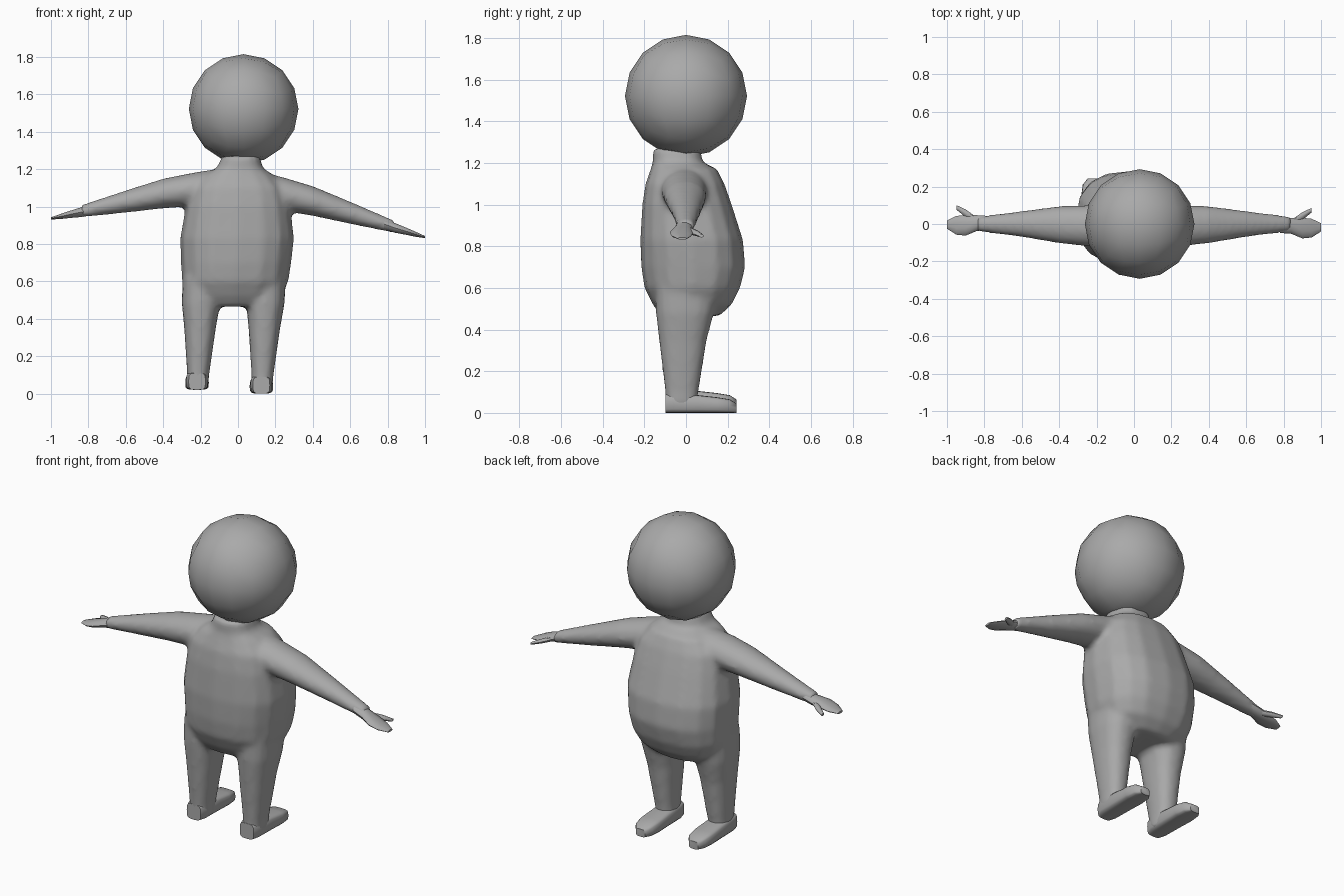
import bpy, bmesh, math
from mathutils import Vector

old = bpy.data.objects.get("Cube")
if old:
    bpy.data.objects.remove(old, do_unlink=True)

grey = bpy.data.materials.new("plain_grey")
grey.use_nodes = True
grey.diffuse_color = (0.4, 0.4, 0.4, 1)
grey.node_tree.nodes["Principled BSDF"].inputs["Base Color"].default_value = (0.4, 0.4, 0.4, 1)


def loft(bm, axis, sections, power=2.0, sides=16):
    """Closed tube through (t, u, v, radius_u, radius_v) sections along an axis."""
    order = {"x": (2, 0, 1), "y": (0, 2, 1), "z": (0, 1, 2)}[axis]
    rings = []
    for t, u, v, ru, rv in sections:
        ring = []
        for i in range(sides):
            a = math.tau * i / sides
            c, s = math.cos(a), math.sin(a)
            p = (u + ru * math.copysign(abs(c) ** (2 / power), c),
                 v + rv * math.copysign(abs(s) ** (2 / power), s), t)
            ring.append(bm.verts.new(tuple(p[k] for k in order)))
        rings.append(ring)
    faces = [bm.faces.new(rings[0]), bm.faces.new(rings[-1])]
    for low, high in zip(rings, rings[1:]):
        for i in range(sides):
            j = (i + 1) % sides
            faces.append(bm.faces.new((low[i], low[j], high[j], high[i])))
    bmesh.ops.recalc_face_normals(bm, faces=faces)


def finish(bm, name, angle=50):
    mesh = bpy.data.meshes.new(name)
    bm.to_mesh(mesh)
    bm.free()
    mesh.materials.append(grey)
    obj = bpy.data.objects.new(name, mesh)
    bpy.context.collection.objects.link(obj)
    bpy.ops.object.select_all(action="DESELECT")
    obj.select_set(True)
    bpy.context.view_layer.objects.active = obj
    bpy.ops.object.shade_smooth_by_angle(angle=math.radians(angle))
    return obj


def arm_z(side, x, z):
    """The left arm hangs a little lower than the right."""
    return z - (0.1 * x if side > 0 else 0)


# Head: rounded cube sphere
bm = bmesh.new()
bmesh.ops.create_cube(bm, size=2)
bmesh.ops.subdivide_edges(bm, edges=bm.edges[:], cuts=3, use_grid_fill=True)
for v in bm.verts:
    v.co = Vector(math.tan(c * math.pi / 4) for c in v.co).normalized() * 0.293
    v.co += Vector((0.03, 0, 1.522))
finish(bm, "head", 80)

# Torso with a round belly and a short neck
body = bmesh.new()
loft(body, "z", [
    (0.465, -0.025, 0.02, 0.16, 0.14),
    (0.52, -0.02, 0.03, 0.25, 0.19),
    (0.60, -0.015, 0.03, 0.285, 0.23),
    (0.70, -0.01, 0.035, 0.295, 0.25),
    (0.83, -0.005, 0.027, 0.305, 0.247),
    (1.00, 0.0, 0.005, 0.28, 0.215),
    (1.10, 0.0, -0.005, 0.255, 0.19),
    (1.17, 0.0, -0.01, 0.19, 0.16),
    (1.205, 0.01, -0.04, 0.125, 0.12),
    (1.27, 0.015, -0.045, 0.10, 0.115)], power=2.5)

for side in (-1, 1):
    # Arms
    loft(body, "x", [(side * x, y, arm_z(side, x, z), ry, rz) for x, y, z, ry, rz in [
        (0.10, 0, 1.11, 0.11, 0.095),
        (0.25, -0.01, 1.09, 0.11, 0.09),
        (0.40, -0.004, 1.07, 0.10, 0.08),
        (0.60, 0, 1.027, 0.07, 0.06),
        (0.84, 0, 0.975, 0.04, 0.033)]])
    # Legs
    loft(body, "z", [(z, side * 0.172 - 0.025 - (0.5 - z) * 0.04, y, rx, ry)
                     for z, y, rx, ry in [
        (0.03, -0.022, 0.057, 0.075),
        (0.10, -0.020, 0.059, 0.08),
        (0.35, -0.015, 0.085, 0.115),
        (0.48, -0.005, 0.103, 0.14),
        (0.62, 0.0, 0.105, 0.15)]], power=2.4)

# Fuse limbs and torso into one soft skin
skin = finish(body, "body")
remesh = skin.modifiers.new("fuse", "REMESH")
remesh.mode = "VOXEL"
remesh.voxel_size = 0.016
remesh.use_smooth_shade = True
soften = skin.modifiers.new("soften", "SMOOTH")
soften.factor = 0.5
soften.iterations = 5

for side, label in ((-1, "right"), (1, "left")):
    # Hand: flat mitten with a thumb
    bm = bmesh.new()
    shift = -0.01 if side > 0 else 0.005
    loft(bm, "x", [(side * x, y + shift, arm_z(side, x, z), ry, rz) for x, y, z, ry, rz in [
        (0.78, 0, 0.985, 0.038, 0.03),
        (0.84, 0, 0.97, 0.042, 0.027),
        (0.90, -0.012, 0.958, 0.055, 0.02),
        (0.95, -0.012, 0.947, 0.05, 0.014),
        (1.0, -0.008, 0.937, 0.022, 0.006)]], sides=10)
    loft(bm, "x", [(side * x, y + shift, arm_z(side, x, z), ry, rz) for x, y, z, ry, rz in [
        (0.85, 0.015, 0.965, 0.022, 0.016),
        (0.90, 0.052, 0.955, 0.021, 0.014),
        (0.95, 0.084, 0.945, 0.012, 0.008)]], sides=8)
    finish(bm, label + "_hand")

    # Foot: flat sole and a tapering toe
    bm = bmesh.new()
    lift = 0.02 if side < 0 else 0
    fx = side * 0.172 - 0.047
    loft(bm, "y", [(y, fx, lift + h / 2, rx, h / 2) for y, rx, h in [
        (-0.098, 0.045, 0.09),
        (-0.06, 0.058, 0.095),
        (0.06, 0.06, 0.085),
        (0.15, 0.063, 0.075),
        (0.21, 0.055, 0.065),
        (0.242, 0.03, 0.045)]], power=4)
    finish(bm, label + "_foot")
